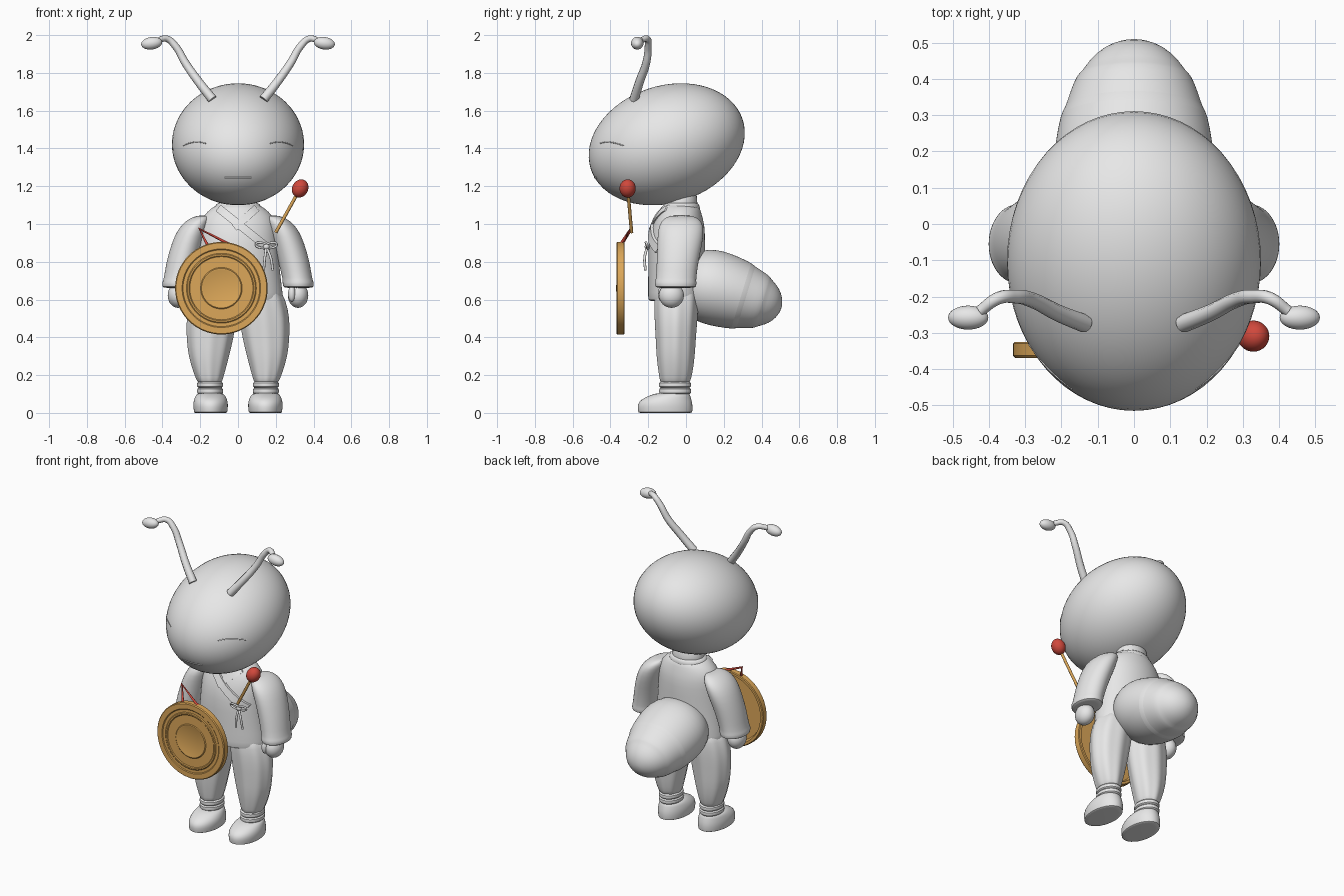
import bpy, bmesh, math
from math import cos, sin, pi, radians
from mathutils import Vector, Matrix
from mathutils.bvhtree import BVHTree

old = bpy.data.objects.get("Cube")
if old:
    bpy.data.objects.remove(old)


def material(name, rgb):
    m = bpy.data.materials.new(name)
    m.use_nodes = True
    m.diffuse_color = (*rgb, 1)
    m.node_tree.nodes["Principled BSDF"].inputs["Base Color"].default_value = (*rgb, 1)
    return m


GREY = material("pale grey", (0.8, 0.8, 0.8))
GOLD = material("golden brass", (0.72, 0.39, 0.1))
RED = material("drum red", (0.63, 0.065, 0.045))


def finish(bm, name, mat, subdiv=0, angle=50):
    bmesh.ops.recalc_face_normals(bm, faces=bm.faces[:])
    me = bpy.data.meshes.new(name)
    bm.to_mesh(me)
    bm.free()
    ob = bpy.data.objects.new(name, me)
    bpy.context.collection.objects.link(ob)
    me.materials.append(mat)
    if subdiv:
        mod = ob.modifiers.new("Smooth", 'SUBSURF')
        mod.levels = mod.render_levels = subdiv
    bpy.ops.object.select_all(action='DESELECT')
    ob.select_set(True)
    bpy.context.view_layer.objects.active = ob
    bpy.ops.object.shade_smooth_by_angle(angle=radians(angle))
    return ob


def loft(name, sections, side=1, mat=GREY, matrix=None, subdiv=1, pleat=0.0, seg=32, angle=50):
    """Stacked elliptical sections (z, cx, rx, cy, ry), capped at both ends."""
    bm = bmesh.new()
    rings = []
    for z, cx, rx, cy, ry in sections:
        ring = []
        for i in range(seg):
            a = 2 * pi * i / seg
            k = 1 + pleat * cos(8 * a)
            ring.append(bm.verts.new((side * (cx + rx * k * cos(a)), cy + ry * k * sin(a), z)))
        rings.append(ring)
    for lo, hi in zip(rings, rings[1:]):
        for i in range(seg):
            j = (i + 1) % seg
            bm.faces.new((lo[i], lo[j], hi[j], hi[i]))
    bm.faces.new(rings[0])
    bm.faces.new(rings[-1])
    if matrix:
        bm.transform(matrix)
    return finish(bm, name, mat, subdiv, angle)


def ellipsoid(name, loc, size, mat=GREY, rot=None, seg=32):
    bm = bmesh.new()
    bmesh.ops.create_uvsphere(bm, u_segments=seg, v_segments=seg // 2, radius=1)
    bm.transform(Matrix.Translation(loc) @ (rot or Matrix()) @ Matrix.Diagonal((*size, 1)))
    return finish(bm, name, mat, angle=80)


def tube(name, points, radius, mat=GREY, taper=1.0, smooth=True, cyclic=False):
    cu = bpy.data.curves.new(name, 'CURVE')
    cu.dimensions = '3D'
    cu.bevel_depth = radius
    cu.bevel_resolution = 3
    cu.use_fill_caps = True
    cu.resolution_u = 8
    sp = cu.splines.new('BEZIER' if smooth else 'POLY')
    pts = sp.bezier_points if smooth else sp.points
    pts.add(len(points) - 1)
    for i, (p, co) in enumerate(zip(pts, points)):
        if smooth:
            p.co = co
            p.handle_left_type = p.handle_right_type = 'AUTO'
        else:
            p.co = (*co, 1)
        p.radius = 1 + (taper - 1) * i / (len(points) - 1)
    sp.use_cyclic_u = cyclic
    ob = bpy.data.objects.new(name, cu)
    bpy.context.collection.objects.link(ob)
    cu.materials.append(mat)
    return ob


def front_finder(ob):
    """Return a function giving the y of the object's front surface at x, z."""
    tree = BVHTree.FromPolygons([v.co for v in ob.data.vertices],
                                [p.vertices[:] for p in ob.data.polygons])

    def find(x, z):
        hit = tree.ray_cast(Vector((x, -3, z)), Vector((0, 1, 0)))[0]
        return hit.y if hit else -0.1
    return find


# Head and closed face
head = ellipsoid("head", (0, -0.102, 1.422), (0.35, 0.423, 0.31),
                 rot=Matrix.Rotation(radians(18.3), 4, 'X'), seg=64)
face = front_finder(head)
tube("mouth", [(x, face(x, 1.245), 1.245) for x in (-0.07, -0.03, 0.03, 0.07)], 0.004)
for s, n in ((1, "left"), (-1, "right")):
    tube(n + "_closed_eye", [(s * x, face(s * x, z), z) for x, z in
         ((0.17, 1.427), (0.21, 1.434), (0.25, 1.43), (0.29, 1.415))], 0.003)

# Antennae
for s, n in ((1, "left"), (-1, "right")):
    tube(n + "_antenna", [(s * x, y, z) for x, y, z in
         ((0.135, -0.275, 1.66), (0.21, -0.245, 1.755), (0.28, -0.21, 1.855),
          (0.33, -0.2, 1.94), (0.375, -0.205, 1.98), (0.425, -0.24, 1.972))], 0.025, taper=0.62)
    ellipsoid(n + "_antenna_tip", (s * 0.457, -0.258, 1.957), (0.056, 0.033, 0.033),
              rot=Matrix.Rotation(radians(s * 8), 4, 'Y'))

# Neck and jacket
loft("neck", [(1.03, 0, 0.105, -0.025, 0.09), (1.1, 0, 0.1, -0.025, 0.085),
              (1.2, 0, 0.1, -0.025, 0.085)])
loft("neck_collar", [(1.07, 0, 0.12, -0.025, 0.1), (1.08, 0, 0.125, -0.025, 0.1),
                     (1.105, 0, 0.118, -0.025, 0.095), (1.115, 0, 0.1, -0.025, 0.085)])
jacket = loft("jacket", [
    (0.59, 0, 0.22, -0.05, 0.135), (0.595, 0, 0.238, -0.05, 0.15), (0.62, 0, 0.24, -0.05, 0.152),
    (0.75, 0, 0.222, -0.05, 0.15), (0.9, 0, 0.21, -0.05, 0.152), (0.99, 0, 0.205, -0.04, 0.14),
    (1.045, 0, 0.185, -0.035, 0.12), (1.085, 0, 0.14, -0.03, 0.105), (1.11, 0, 0.1, -0.03, 0.085)])
chest = front_finder(jacket)


def ribbon(name, start, end, width, thick=0.012, steps=12):
    """Flat band laid over the jacket front between two x, z points."""
    a, b = Vector(start), Vector(end)
    side = Vector((a.y - b.y, b.x - a.x)).normalized() * width / 2
    bm = bmesh.new()
    rows = []
    for i in range(steps + 1):
        c = a.lerp(b, i / steps)
        rows.append([bm.verts.new((p.x, chest(p.x, p.y) - lift, p.y)) for p, lift in
                     ((c - side, thick), (c + side, thick), (c + side, -0.01), (c - side, -0.01))])
    for r, q in zip(rows, rows[1:]):
        for i in range(4):
            bm.faces.new((r[i], r[(i + 1) % 4], q[(i + 1) % 4], q[i]))
    bm.faces.new(rows[0])
    bm.faces.new(rows[-1])
    return finish(bm, name, GREY, angle=35)


ribbon("under_lapel", (0.1, 1.085), (-0.02, 0.98), 0.04, 0.007)
ribbon("over_lapel", (-0.105, 1.085), (0.17, 0.865), 0.042)

# Tied bow on the jacket
bow = Vector((0.15, -0.205, 0.88))
ellipsoid("bow_knot", bow, (0.017, 0.014, 0.017), seg=16)
for s, n in ((1, "left"), (-1, "right")):
    tube(n + "_bow_loop", [bow + Vector(p) for p in
         ((0, 0, 0), (s * 0.03, -0.008, 0.022), (s * 0.055, -0.002, 0.012), (s * 0.03, 0, -0.006))],
         0.006, cyclic=True)
    tube(n + "_bow_tail", [bow + Vector(p) for p in
         ((0, 0, 0), (s * 0.016 + 0.008, -0.014, -0.06), (s * 0.024 + 0.01, -0.01, -0.125))], 0.007)

# Sleeves, hands, trousers, ankles and shoes
for s, n in ((1, "left"), (-1, "right")):
    loft(n + "_sleeve", [
        (0.662, 0.32, 0.065, -0.055, 0.09), (0.664, 0.32, 0.082, -0.055, 0.11),
        (0.695, 0.318, 0.083, -0.055, 0.111), (0.702, 0.316, 0.078, -0.053, 0.106),
        (0.8, 0.297, 0.083, -0.045, 0.11), (0.9, 0.267, 0.084, -0.032, 0.12),
        (0.97, 0.24, 0.08, -0.027, 0.122), (1.015, 0.213, 0.067, -0.025, 0.108),
        (1.04, 0.19, 0.045, -0.025, 0.075), (1.045, 0.18, 0.02, -0.025, 0.04)], s)
    ellipsoid(n + "_hand", (s * 0.318, -0.077, 0.622), (0.054, 0.066, 0.066))
    ellipsoid(n + "_thumb", (s * 0.285, -0.125, 0.63), (0.02, 0.024, 0.042))
    loft(n + "_trouser_leg", [
        (0.155, 0.15, 0.056, -0.058, 0.07), (0.165, 0.15, 0.064, -0.058, 0.078),
        (0.21, 0.153, 0.08, -0.055, 0.088), (0.3, 0.155, 0.106, -0.055, 0.1),
        (0.4, 0.148, 0.122, -0.054, 0.104), (0.5, 0.14, 0.132, -0.053, 0.112),
        (0.6, 0.125, 0.125, -0.05, 0.115), (0.68, 0.11, 0.1, -0.05, 0.11)], s, pleat=0.025, seg=48)
    for i, z in enumerate((0.1, 0.133)):
        loft(n + "_ankle_wrap_" + "ab"[i], [
            (z - 0.005, 0.148, 0.058, -0.058, 0.074), (z + 0.004, 0.148, 0.07, -0.058, 0.086),
            (z + 0.028, 0.148, 0.07, -0.058, 0.086), (z + 0.037, 0.148, 0.058, -0.058, 0.074)], s)
    loft(n + "_shoe", [
        (0, 0.145, 0.086, -0.11, 0.14), (0.001, 0.145, 0.088, -0.11, 0.143),
        (0.018, 0.145, 0.09, -0.11, 0.145), (0.045, 0.145, 0.093, -0.111, 0.146),
        (0.072, 0.145, 0.088, -0.105, 0.134), (0.094, 0.146, 0.077, -0.083, 0.105),
        (0.108, 0.147, 0.065, -0.065, 0.082)], s)

# Abdomen: overlapping plates along a drooping axis
axis = Vector((0, -0.956, 0.29))
frame = Matrix.Translation((0, 0.505, 0.555)) @ axis.to_track_quat('Z', 'X').to_matrix().to_4x4()
plates = [(0, 0.012), (0.006, 0.04), (0.025, 0.078), (0.06, 0.111), (0.1, 0.133), (0.103, 0.141),
          (0.15, 0.158), (0.205, 0.172), (0.208, 0.18), (0.3, 0.195), (0.38, 0.2),
          (0.45, 0.19), (0.52, 0.155), (0.55, 0.1)]
if abs((frame.to_3x3() @ Vector((1, 0, 0))).x) > 0.7:
    wide, deep = 1.12, 1.0
else:
    wide, deep = 1.0, 1.12
loft("abdomen", [(t, 0, r * wide, 0, r * deep) for t, r in plates], matrix=frame, seg=48)

# Gong: hollow dish with raised rings, facing front
dish = [(0.03, 0.0), (0.03, 0.215), (0, 0.225), (0, 0.24), (0.004, 0.245), (0.038, 0.245),
        (0.044, 0.24), (0.044, 0.208), (0.04, 0.203), (0.04, 0.185), (0.044, 0.18),
        (0.044, 0.172), (0.04, 0.167), (0.04, 0.11), (0.044, 0.105), (0.044, 0.097),
        (0.041, 0.09), (0.045, 0.0)]
bm = bmesh.new()
line = [bm.verts.new((r, -y, 0)) for y, r in dish]
edges = [bm.edges.new(p) for p in zip(line, line[1:])]
bmesh.ops.spin(bm, geom=line + edges, cent=(0, 0, 0), axis=(0, 1, 0), angle=2 * pi, steps=64)
bmesh.ops.remove_doubles(bm, verts=bm.verts[:], dist=0.0005)
bm.transform(Matrix.Translation((-0.088, -0.325, 0.66)))
finish(bm, "gong", GOLD, angle=35)

# Gong cord
apex = (-0.205, -0.29, 0.975)
tube("gong_cord", [(-0.16, -0.345, 0.885), apex, (-0.05, -0.345, 0.895)], 0.008, RED, smooth=False)
tube("gong_cord_link", [(-0.16, -0.335, 0.888), (-0.05, -0.335, 0.895)], 0.006, RED, smooth=False)

# Mallet
tube("mallet_stick", [(0.2, -0.288, 0.955), (0.325, -0.308, 1.18)], 0.009, GOLD, smooth=False)
ellipsoid("mallet_head", (0.329, -0.309, 1.188), (0.042, 0.043, 0.05), RED,
          rot=Matrix.Rotation(radians(28), 4, 'Y'))
